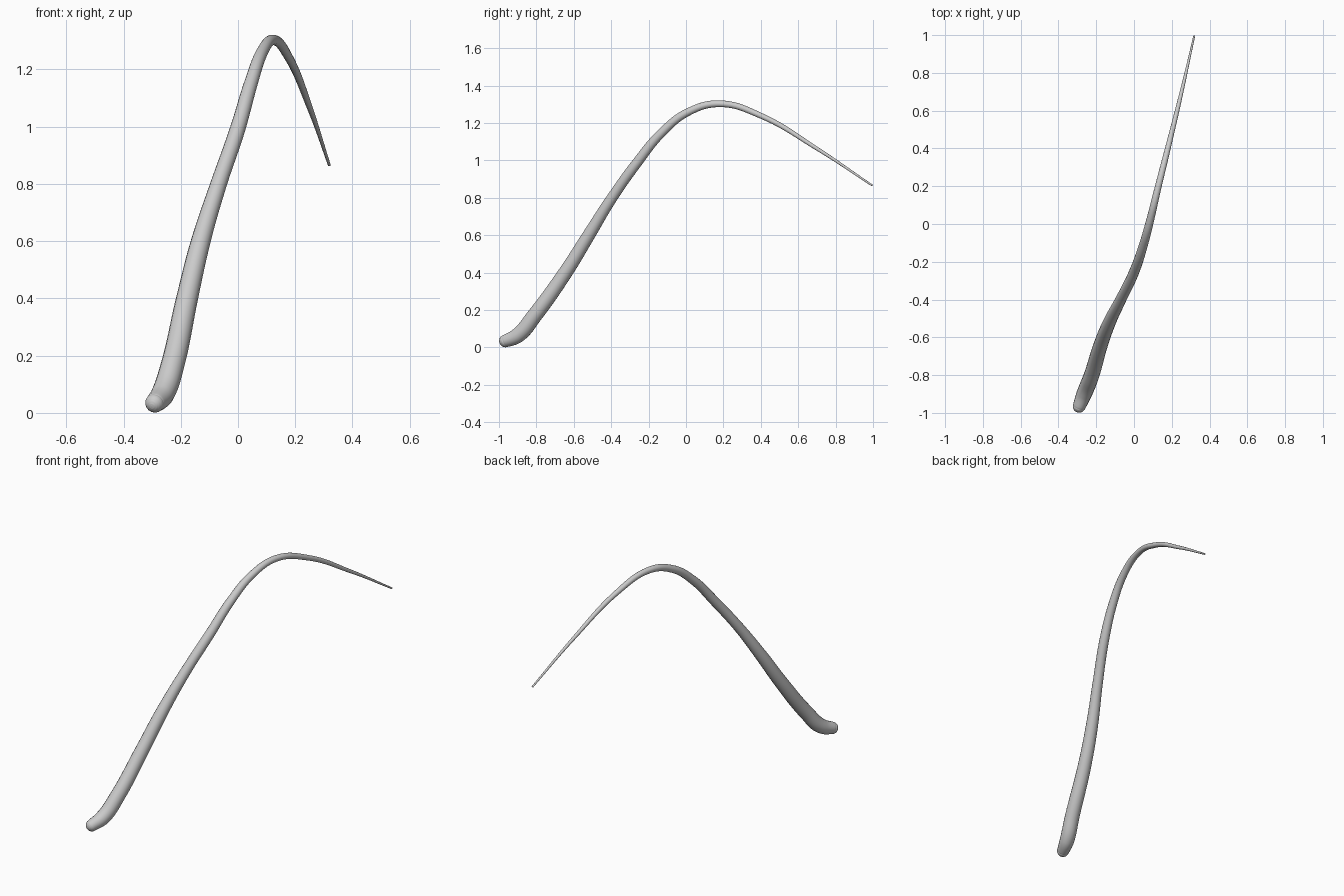
import bpy
from math import cos, sin, radians
from mathutils import Vector

if "Cube" in bpy.data.objects:
    bpy.data.objects.remove(bpy.data.objects["Cube"])

# Centreline points of the tapered stalk: x, y, z, radius
path = [
    (-0.290, -0.965, 0.035, 0.034),
    (-0.264, -0.900, 0.064, 0.041),
    (-0.228, -0.810, 0.170, 0.041),
    (-0.178, -0.645, 0.400, 0.038),
    (-0.130, -0.520, 0.600, 0.034),
    (-0.071, -0.402, 0.790, 0.029),
    (-0.002, -0.260, 0.990, 0.027),
    (0.044, -0.130, 1.148, 0.024),
    (0.083, 0.010, 1.258, 0.021),
    (0.124, 0.180, 1.303, 0.018),
    (0.179, 0.400, 1.239, 0.015),
    (0.252, 0.700, 1.063, 0.010),
    (0.319, 0.996, 0.866, 0.005),
]

# Rounded butt: extra points shrinking as a half sphere
start = Vector(path[0][:3])
back = (start - Vector(path[1][:3])).normalized()
r0 = path[0][3]
cap = []
for deg in (89, 75, 60, 45, 30, 15):
    a = radians(deg)
    cap.append((*(start + back * r0 * sin(a)), r0 * cos(a)))
points = cap + path

curve = bpy.data.curves.new("stalk", 'CURVE')
curve.dimensions = '3D'
curve.bevel_depth = 1.0
curve.bevel_resolution = 6
curve.resolution_u = 10
curve.use_fill_caps = True
spline = curve.splines.new('BEZIER')
spline.radius_interpolation = 'CARDINAL'
spline.bezier_points.add(len(points) - 1)
for bp, (x, y, z, r) in zip(spline.bezier_points, points):
    bp.co = (x, y, z)
    bp.radius = r
    bp.handle_left_type = bp.handle_right_type = 'AUTO'

stalk = bpy.data.objects.new("stalk", curve)
bpy.context.collection.objects.link(stalk)
bpy.context.view_layer.objects.active = stalk
stalk.select_set(True)
bpy.ops.object.convert(target='MESH')
bpy.ops.object.shade_smooth_by_angle(angle=radians(50))
